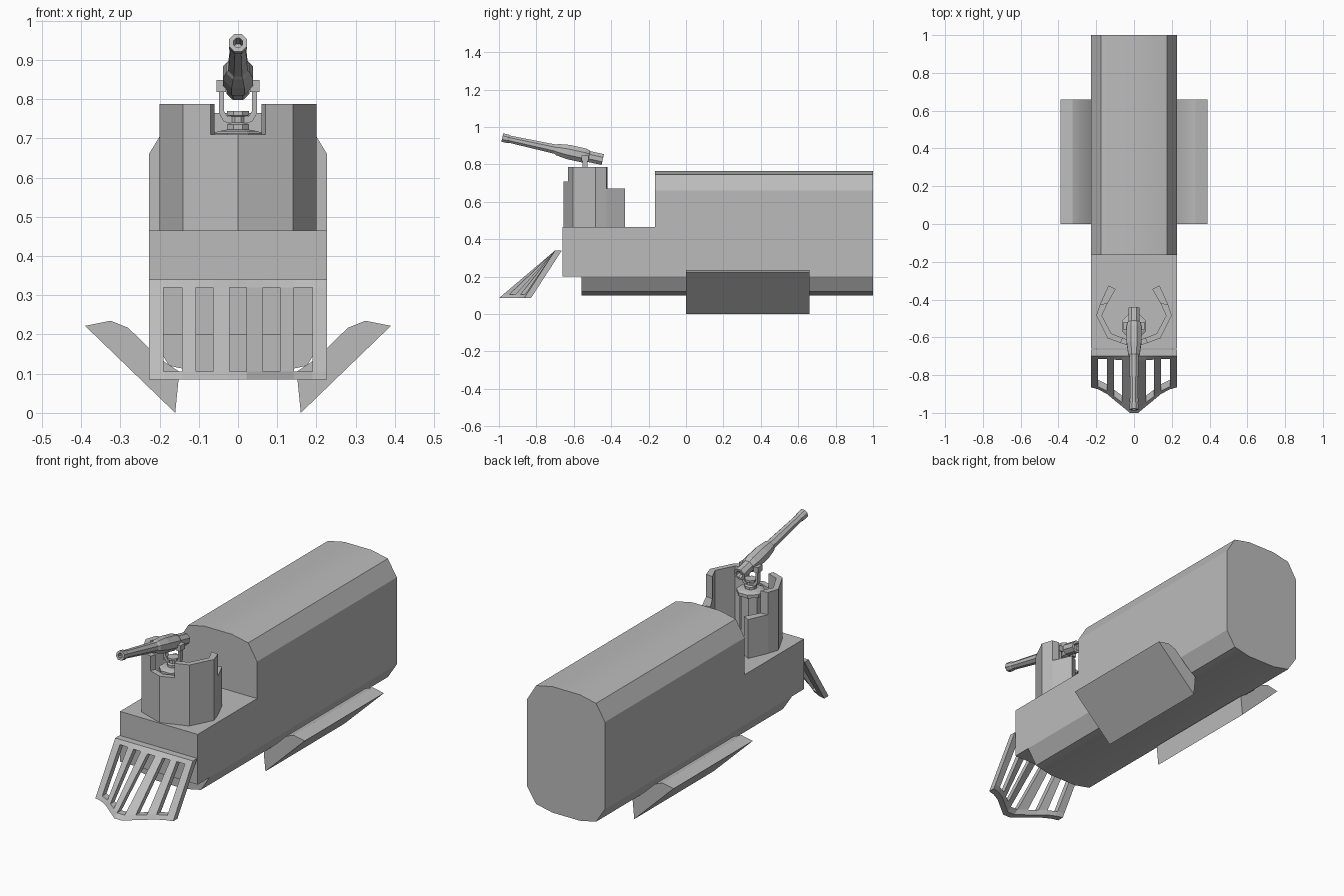
import bpy, bmesh, math
from mathutils import Matrix, Vector

if "Cube" in bpy.data.objects:
    bpy.data.objects.remove(bpy.data.objects["Cube"], do_unlink=True)

grey = bpy.data.materials.new("plain_grey")
grey.use_nodes = True
grey.diffuse_color = (0.5, 0.5, 0.5, 1)
bsdf = next(n for n in grey.node_tree.nodes if n.type == 'BSDF_PRINCIPLED')
bsdf.inputs["Base Color"].default_value = grey.diffuse_color


def finish(name, bm, smooth=False):
    bmesh.ops.recalc_face_normals(bm, faces=bm.faces)
    mesh = bpy.data.meshes.new(name)
    bm.to_mesh(mesh)
    bm.free()
    mesh.materials.append(grey)
    obj = bpy.data.objects.new(name, mesh)
    bpy.context.collection.objects.link(obj)
    if smooth:
        bpy.ops.object.select_all(action='DESELECT')
        obj.select_set(True)
        bpy.context.view_layer.objects.active = obj
        bpy.ops.object.shade_smooth_by_angle(angle=math.radians(30))
    return obj


def prism(bm, points, offset):
    """Extrude a polygon of 3D points along an offset."""
    face = bm.faces.new([bm.verts.new(p) for p in points])
    ext = bmesh.ops.extrude_face_region(bm, geom=[face], use_keep_orig=True)
    verts = [v for v in ext["geom"] if isinstance(v, bmesh.types.BMVert)]
    bmesh.ops.translate(bm, verts=verts, vec=offset)


def profile_along_y(name, outline, y0, y1, smooth=False):
    bm = bmesh.new()
    prism(bm, [(x, y0, z) for x, z in outline], (0, y1 - y0, 0))
    return finish(name, bm, smooth)


def mirrored(half):
    return half + [(-x, z) for x, z in reversed(half)]


def lathe(name, profile, sides, matrix):
    """Revolve (radius, height) pairs about z, capping both ends."""
    bm = bmesh.new()
    rings = []
    for r, h in profile:
        angles = [2 * math.pi * (i + 0.5) / sides for i in range(sides)]
        rings.append([bm.verts.new((r * math.cos(a), r * math.sin(a), h)) for a in angles])
    for low, high in zip(rings, rings[1:]):
        for i in range(sides):
            j = (i + 1) % sides
            bm.faces.new((low[i], low[j], high[j], high[i]))
    bm.faces.new(rings[0])
    bm.faces.new(rings[-1])
    bm.transform(matrix)
    return finish(name, bm)


# Hull: chamfered rear body, low front deck, narrower underside
lower = [(0.08, 0.10), (0.175, 0.12), (0.227, 0.20)]
upper = [(0.227, 0.66), (0.175, 0.745), (0.08, 0.765)]
profile_along_y("rear_body", mirrored(lower + upper), -0.165, 1.0, True)
profile_along_y("front_deck", mirrored([(0.227, 0.20), (0.227, 0.465)]), -0.66, -0.165)
profile_along_y("front_underside", mirrored(lower), -0.56, -0.165, True)

# Slanted side fins under the hull
fin = [(0.39, 0.222), (0.325, 0.235), (0.28, 0.217), (0.227, 0.165),
       (0.187, 0.13), (0.15, 0.105), (0.153, 0.07), (0.16, 0.0)]
for side, s in (("left", 1), ("right", -1)):
    profile_along_y(side + "_fin", [(s * x, z) for x, z in fin], 0.0, 0.66, True)

# Slotted front ram: every second column is a slot between the two rails
half_cols = [(0.022, -1.0), (0.064, -0.965), (0.107, -0.93),
             (0.143, -0.90), (0.19, -0.875), (0.227, -0.865)]
cols = [(-x, y) for x, y in reversed(half_cols)] + half_cols
rows = [0.34, 0.32, 0.105, 0.085]
bm = bmesh.new()
grid = []
for x, y in cols:
    grid.append([bm.verts.new((x, -0.70 + (y + 0.70) * (0.34 - z) / 0.255, z)) for z in rows])
for i in range(len(cols) - 1):
    for j in range(len(rows) - 1):
        if j == 1 and i % 2 == 1:
            continue
        bm.faces.new((grid[i][j], grid[i + 1][j], grid[i + 1][j + 1], grid[i][j + 1]))
ext = bmesh.ops.extrude_face_region(bm, geom=list(bm.faces), use_keep_orig=True)
bmesh.ops.translate(bm, vec=(0, 0.036, 0),
                    verts=[v for v in ext["geom"] if isinstance(v, bmesh.types.BMVert)])
finish("front_ram", bm)

# Gun shield: open-backed wall with stepped heights
outer = [(0, -0.655), (0.07, -0.63), (0.14, -0.605), (0.2, -0.485), (0.18, -0.425), (0.135, -0.325)]
inner = [(0, -0.625), (0.06, -0.603), (0.12, -0.58), (0.17, -0.485), (0.14, -0.42), (0.097, -0.345)]
tops = [0.71, 0.787, 0.787, 0.787, 0.67]
bm = bmesh.new()
for s in (1, -1):
    for i, top in enumerate(tops):
        quad = [outer[i], outer[i + 1], inner[i + 1], inner[i]]
        prism(bm, [(s * x, y, 0.465) for x, y in quad], (0, 0, top - 0.465))
finish("gun_shield", bm)

# Gun pedestal
mount = Vector((0, -0.54, 0))
lathe("gun_pedestal", [(0.055, 0.465), (0.055, 0.69), (0.07, 0.695), (0.07, 0.712), (0.055, 0.718),
                       (0.03, 0.722), (0.03, 0.735), (0.02, 0.74), (0.02, 0.755),
                       (0.03, 0.758), (0.03, 0.77)], 8, Matrix.Translation(mount))

# Fork arms and trunnion blocks
arm = [(0.015, 0.738), (0.036, 0.742), (0.049, 0.765), (0.049, 0.835),
       (0.036, 0.835), (0.036, 0.77), (0.028, 0.757), (0.015, 0.757)]
block = [(0.03, 0.818), (0.055, 0.818), (0.055, 0.848), (0.03, 0.848)]
for side, s in (("left", 1), ("right", -1)):
    profile_along_y(side + "_fork_arm", [(s * x, z) for x, z in arm], -0.553, -0.527)
    profile_along_y(side + "_trunnion", [(s * x, z) for x, z in block], -0.56, -0.52)

# Barrel, raised toward the front, with a hollow muzzle
axis = Vector((0, -0.54, 0.118))
aim = Matrix.Translation((0, -0.445, 0.826)) @ axis.to_track_quat('Z', 'Y').to_matrix().to_4x4()
lathe("gun_barrel", [(0.014, 0.02), (0.02, 0), (0.032, 0), (0.032, 0.075), (0.037, 0.08),
                     (0.042, 0.10), (0.042, 0.19), (0.033, 0.25), (0.027, 0.26), (0.021, 0.51),
                     (0.025, 0.52), (0.025, 0.55), (0.013, 0.55), (0.013, 0.48)], 8, aim)
